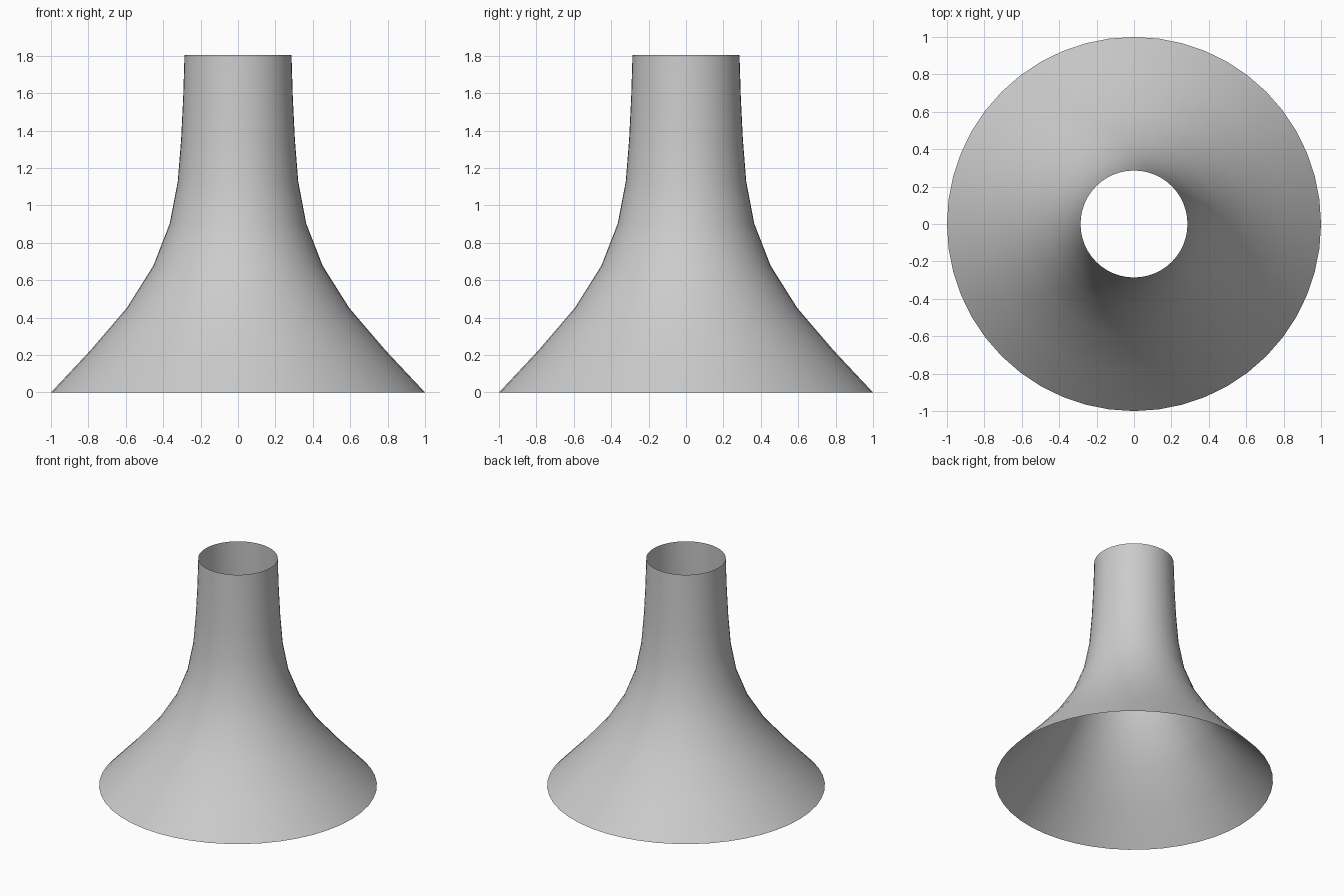
import bpy, bmesh
from math import pi, sin, cos

if "Cube" in bpy.data.objects:
    bpy.data.objects.remove(bpy.data.objects["Cube"])

SIDES = 48
HEIGHT = 1.805
# Radii at evenly spaced heights, base to rim
RADII = [1.0, 0.788, 0.595, 0.453, 0.365, 0.322, 0.304, 0.293, 0.286]

# Open flared tube, a single sheet with no caps
bm = bmesh.new()
rings = []
for i, r in enumerate(RADII):
    z = HEIGHT * i / (len(RADII) - 1)
    rings.append([bm.verts.new((r * cos(2 * pi * k / SIDES), r * sin(2 * pi * k / SIDES), z))
                  for k in range(SIDES)])
for low, high in zip(rings, rings[1:]):
    for k in range(SIDES):
        n = (k + 1) % SIDES
        bm.faces.new((low[k], low[n], high[n], high[k])).smooth = True

mesh = bpy.data.meshes.new("flared_tube")
bm.to_mesh(mesh)
bm.free()
bpy.context.collection.objects.link(bpy.data.objects.new("flared_tube", mesh))
